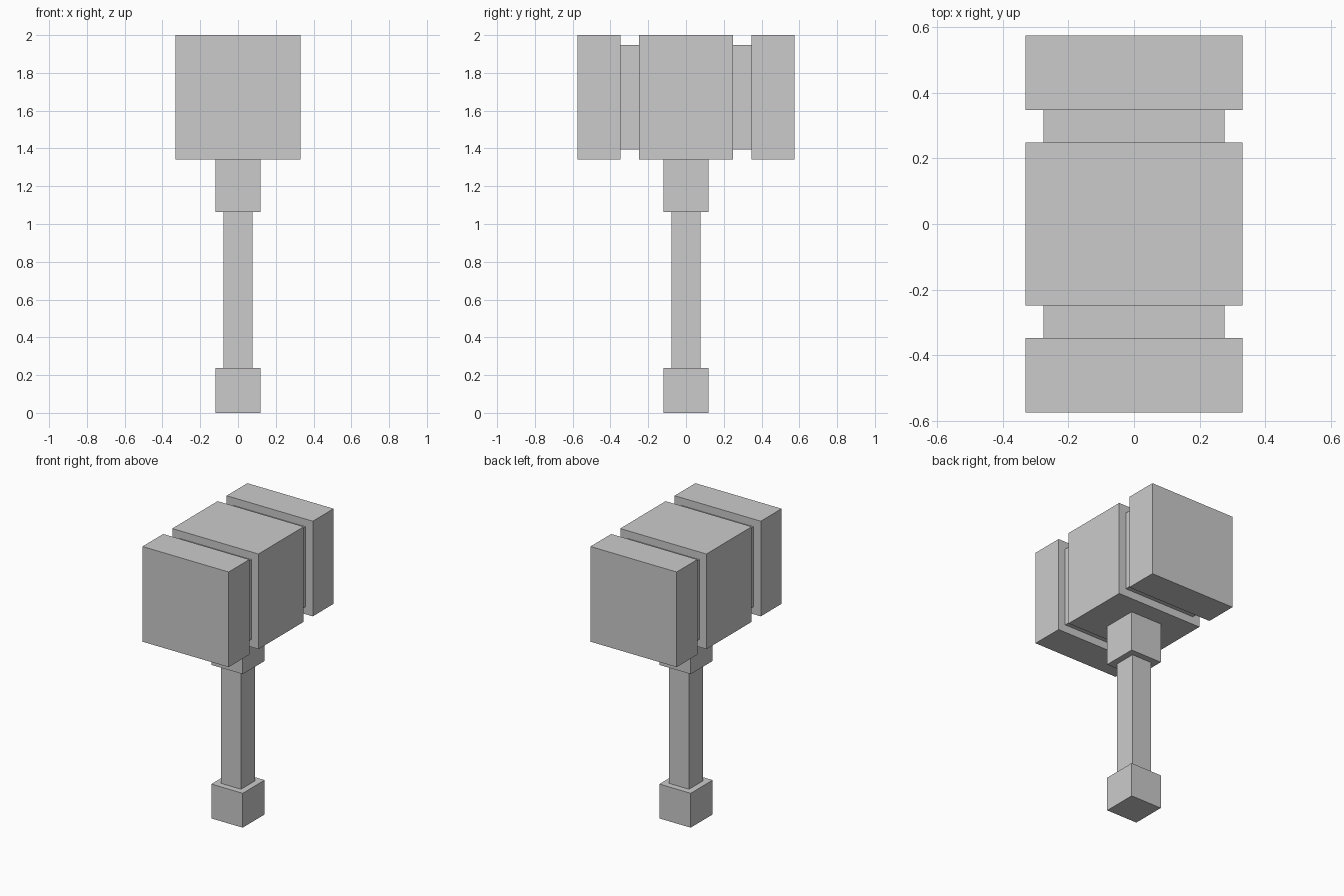
import bpy
import bmesh
from mathutils import Matrix, Vector

if "Cube" in bpy.data.objects:
    bpy.data.objects.remove(bpy.data.objects["Cube"])


def box(name, half_x, y0, y1, z0, z1):
    """Flat-faced box, symmetric in x, spanning the given y and z ranges."""
    bm = bmesh.new()
    size = Vector((2 * half_x, y1 - y0, z1 - z0))
    centre = Vector((0, (y0 + y1) / 2, (z0 + z1) / 2))
    bmesh.ops.create_cube(bm, size=1,
                          matrix=Matrix.Translation(centre) @ Matrix.Diagonal(size.to_4d()))
    mesh = bpy.data.meshes.new(name)
    bm.to_mesh(mesh)
    bm.free()
    obj = bpy.data.objects.new(name, mesh)
    bpy.context.collection.objects.link(obj)
    return obj


# Handle: square pommel, slim shaft and collar under the head
for name, half, z0, z1 in (("pommel", 0.12, 0.0, 0.238),
                           ("shaft", 0.077, 0.238, 1.063),
                           ("collar", 0.12, 1.063, 1.341)):
    box(name, half, -half, half, z0, z1)

# Head: central block
box("head_block", 0.33, -0.248, 0.248, 1.341, 2.0)

# Recessed neck and striking face, mirrored to both ends
for name, half, y0, y1, z0, z1 in (("head_neck", 0.276, 0.248, 0.347, 1.395, 1.947),
                                   ("striking_face", 0.33, 0.347, 0.574, 1.341, 2.0)):
    box(name + "_back", half, y0, y1, z0, z1)
    box(name + "_front", half, -y1, -y0, z0, z1)
